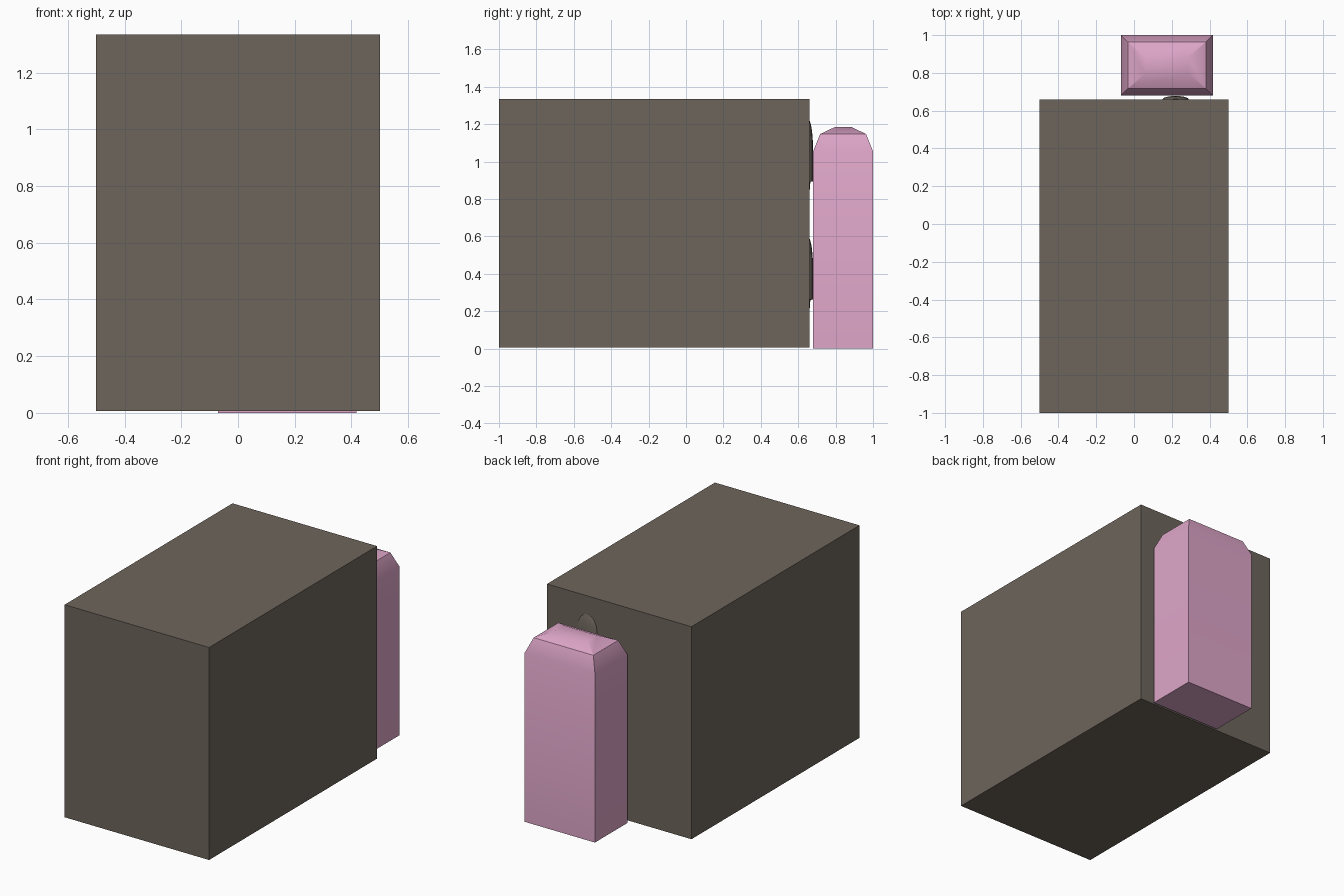
import bpy, bmesh, math

if "Cube" in bpy.data.objects:
    bpy.data.objects.remove(bpy.data.objects["Cube"])


def material(name, rgb):
    m = bpy.data.materials.new(name)
    m.diffuse_color = (*rgb, 1)
    m.use_nodes = True
    m.node_tree.nodes["Principled BSDF"].inputs["Base Color"].default_value = m.diffuse_color
    return m


def loft(name, rings, mat):
    """Skin a stack of equal-length closed rings and cap both ends."""
    bm = bmesh.new()
    rows = [[bm.verts.new(p) for p in ring] for ring in rings]
    n = len(rows[0])
    for a, b in zip(rows, rows[1:]):
        for i in range(n):
            j = (i + 1) % n
            bm.faces.new((a[i], a[j], b[j], b[i]))
    bm.faces.new(rows[0][::-1])
    bm.faces.new(rows[-1])
    bmesh.ops.recalc_face_normals(bm, faces=bm.faces)
    me = bpy.data.meshes.new(name)
    bm.to_mesh(me)
    bm.free()
    me.materials.append(mat)
    ob = bpy.data.objects.new(name, me)
    bpy.context.collection.objects.link(ob)
    bpy.ops.object.select_all(action='DESELECT')
    ob.select_set(True)
    bpy.context.view_layer.objects.active = ob
    bpy.ops.object.shade_smooth_by_angle(angle=math.radians(30))
    return ob


def rect(x0, x1, y0, y1, z):
    return [(x0, y0, z), (x1, y0, z), (x1, y1, z), (x0, y1, z)]


def half_oval(cx, y, half_width, depth, z, steps=10):
    return [(cx + half_width * math.cos(math.pi * i / steps),
             y + depth * math.sin(math.pi * i / steps), z)
            for i in range(steps + 1)]


brown = material("brown", (0.155, 0.13, 0.107))
pink = material("pink", (0.73, 0.38, 0.58))

# Large cabinet body
loft("cabinet_body", [rect(-0.5, 0.5, -1, 0.66, z) for z in (0.006, 1.335)], brown)

# Upright block behind it, tapering to a shallow hipped top
x0, x1, y0, y1 = -0.07, 0.417, 0.68, 1.0
insets = [(0, 0, 0), (0, 0, 1.055), (0.037, 0.037, 1.147), (0.13, 0.117, 1.185)]
loft("rear_block",
     [rect(x0 + ix, x1 - ix, y0 + iy, y1 - iy, z) for ix, iy, z in insets], pink)

# Two low hooks on the back face: (height, half width, depth)
profile = [(0, 0.015, 0.002), (0.05, 0.03, 0.006), (0.052, 0.07, 0.019),
           (0.27, 0.07, 0.019), (0.32, 0.062, 0.015),
           (0.355, 0.045, 0.009), (0.378, 0.015, 0.002)]
for label, base in (("lower", 0.21), ("upper", 0.842)):
    loft(label + "_hook",
         [half_oval(0.22, 0.659, w, d, base + h) for h, w, d in profile], brown)
